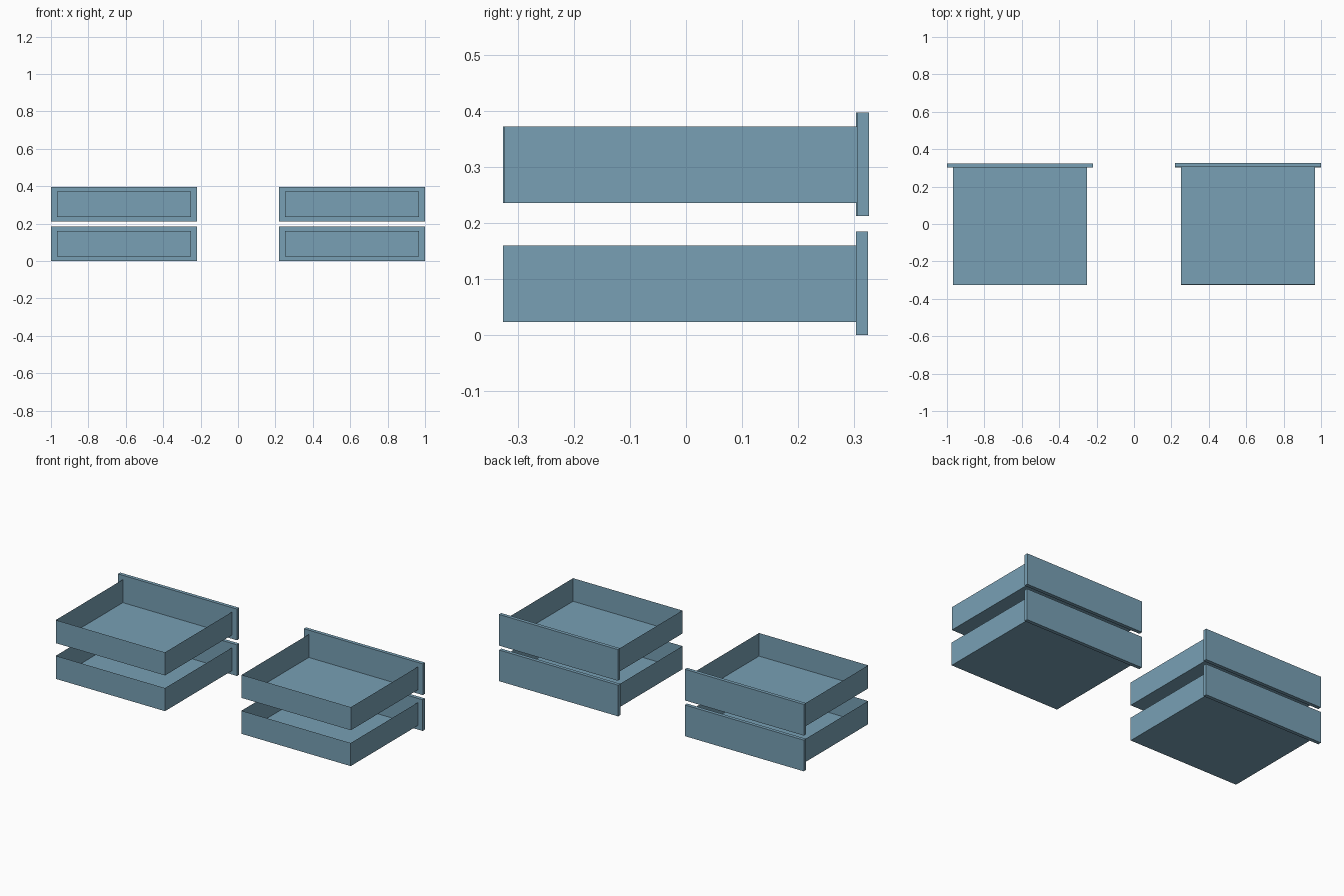
import bpy, bmesh
from mathutils import Vector

if "Cube" in bpy.data.objects:
    bpy.data.objects.remove(bpy.data.objects["Cube"])

blue = bpy.data.materials.new("dusty_blue")
blue.diffuse_color = (0.188, 0.352, 0.462, 1.0)
blue.use_nodes = True
blue.node_tree.nodes["Principled BSDF"].inputs["Base Color"].default_value = blue.diffuse_color


def box(name, lo, hi, open_sides=()):
    """Box between two corners, leaving out faces whose normals are in open_sides."""
    lo, hi = Vector(lo), Vector(hi)
    bm = bmesh.new()
    bmesh.ops.create_cube(bm, size=1)
    for v in bm.verts:
        v.co = Vector([(lo[i] + hi[i]) / 2 + v.co[i] * (hi[i] - lo[i]) for i in range(3)])
    bmesh.ops.recalc_face_normals(bm, faces=bm.faces)
    gone = [f for f in bm.faces
            if any(f.normal.dot(Vector(d)) > 0.9 for d in open_sides)]
    bmesh.ops.delete(bm, geom=gone, context='FACES')
    mesh = bpy.data.meshes.new(name)
    bm.to_mesh(mesh)
    bm.free()
    mesh.materials.append(blue)
    obj = bpy.data.objects.new(name, mesh)
    bpy.context.collection.objects.link(obj)


for side, s in (("left", -1), ("right", 1)):
    for level, z in (("lower", 0.0), ("upper", 0.212)):
        dy = 0.002 if (side, level) == ("right", "upper") else 0.0
        x0, x1 = sorted((s * 0.251, s * 0.968))
        p0, p1 = sorted((s * 0.219, s * 1.0))
        # thin-walled tray, open on top and closed by the panel
        box(f"{side}_{level}_drawer_tray", (x0, -0.326 + dy, z + 0.023),
            (x1, 0.303 + dy, z + 0.160), ((0, 0, 1), (0, 1, 0)))
        # overlapping drawer panel
        box(f"{side}_{level}_drawer_panel", (p0, 0.303 + dy, z),
            (p1, 0.324 + dy, z + 0.185))
